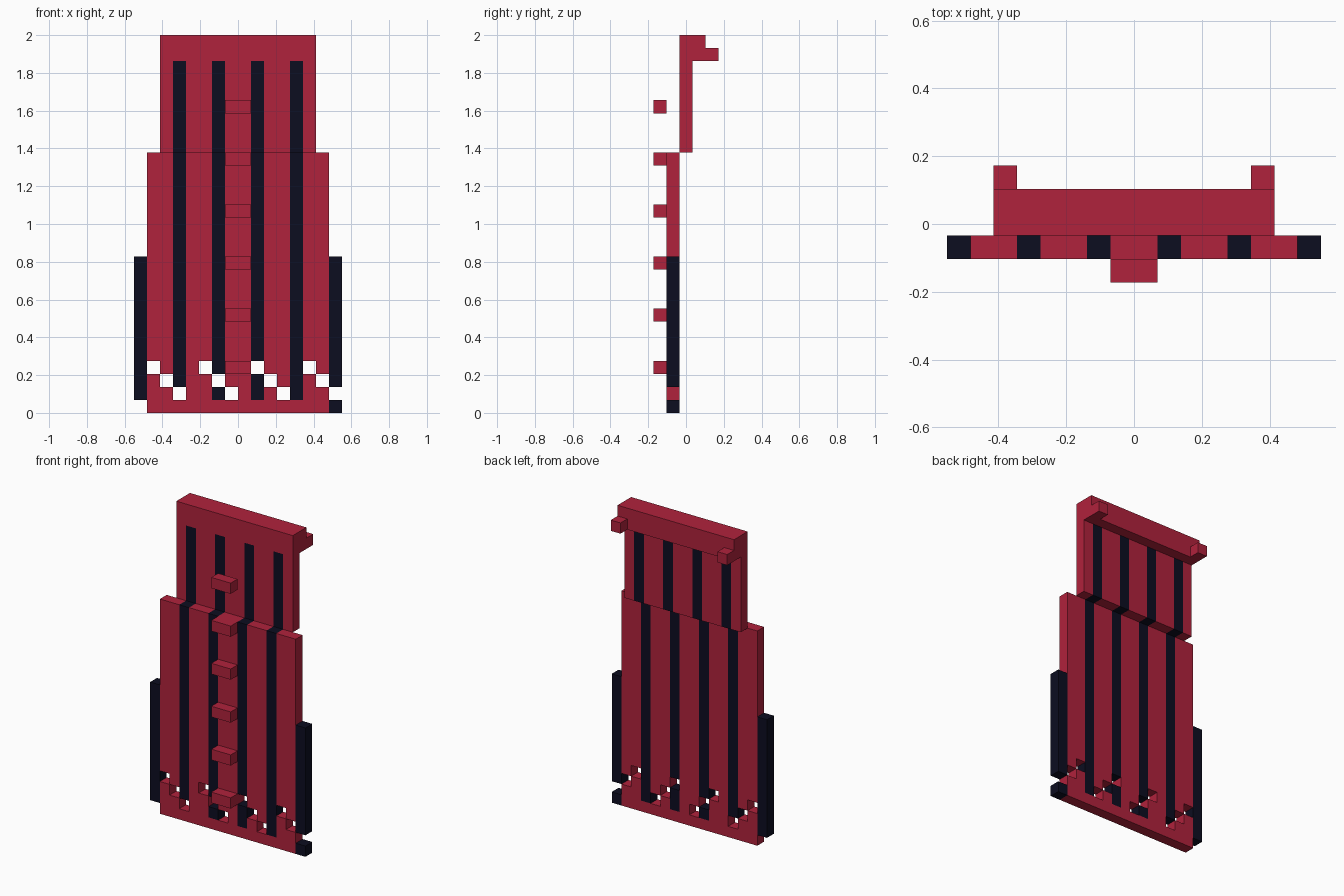
import bpy
import bmesh
from mathutils import Vector

cube = bpy.data.objects.get("Cube")
if cube:
    bpy.data.objects.remove(cube, do_unlink=True)

UNIT = 2 / 29                      # block size: 16 wide, 5 deep, 29 high
ORIGIN = Vector((-8, -2.5, 0))


def make_material(name, colour):
    mat = bpy.data.materials.new(name)
    mat.use_nodes = True
    mat.diffuse_color = colour
    mat.node_tree.nodes["Principled BSDF"].inputs["Base Color"].default_value = colour
    return mat


RED = make_material("crimson", (0.434, 0.016, 0.045, 1))
DARK = make_material("midnight", (0.0037, 0.004, 0.0144, 1))


def box(cols, layers, rows):
    return {(c, l, r) for c in cols for l in layers for r in rows}


def build(name, cells, is_dark=lambda c, l, r: False):
    """Outer skin of a set of blocks, coloured block by block."""
    bm = bmesh.new()
    for cell in sorted(cells):
        centre = Vector(cell) + Vector((0.5, 0.5, 0.5)) + ORIGIN
        for axis in range(3):
            for sign in (-1, 1):
                beside = list(cell)
                beside[axis] += sign
                if tuple(beside) in cells:
                    continue
                n, u = Vector(), Vector()
                n[axis] = sign / 2
                u[(axis + 1) % 3] = 0.5
                v = n.normalized().cross(u)
                corners = [n - u - v, n + u - v, n + u + v, n - u + v]
                face = bm.faces.new([bm.verts.new((centre + k) * UNIT) for k in corners])
                face.material_index = int(is_dark(*cell))
    bmesh.ops.remove_doubles(bm, verts=bm.verts, dist=UNIT / 100)
    mesh = bpy.data.meshes.new(name)
    bm.to_mesh(mesh)
    bm.free()
    mesh.materials.append(RED)
    mesh.materials.append(DARK)
    obj = bpy.data.objects.new(name, mesh)
    bpy.context.collection.objects.link(obj)
    return obj


# Lower panel with dark side strips and a diagonal pattern of holes at the hem
lower = box(range(1, 15), [1], range(20)) | box([0, 15], [1], range(1, 12)) | {(15, 1, 0)}
holes = {(c + step, 1, 3 - step) for c in range(1, 16, 4) for step in range(3)}
build("lower_panel", lower - holes,
      lambda c, l, r: c % 3 == 0 and (r > 0 or c == 15))

# Upper panel, set one block back, striped below the collar
build("upper_panel", box(range(2, 14), [2], range(20, 29)),
      lambda c, l, r: c % 3 == 0 and r < 27)

# Collar with a clasp at each end
build("collar", box(range(2, 14), [3], [27, 28]))
for side, col in (("right", 2), ("left", 13)):
    build(side + "_clasp", box([col], [4], [27]))

# Row of studs up the front
for i in range(6):
    build(f"front_stud_{i + 1}", box([7, 8], [0], [3 + 4 * i]))
